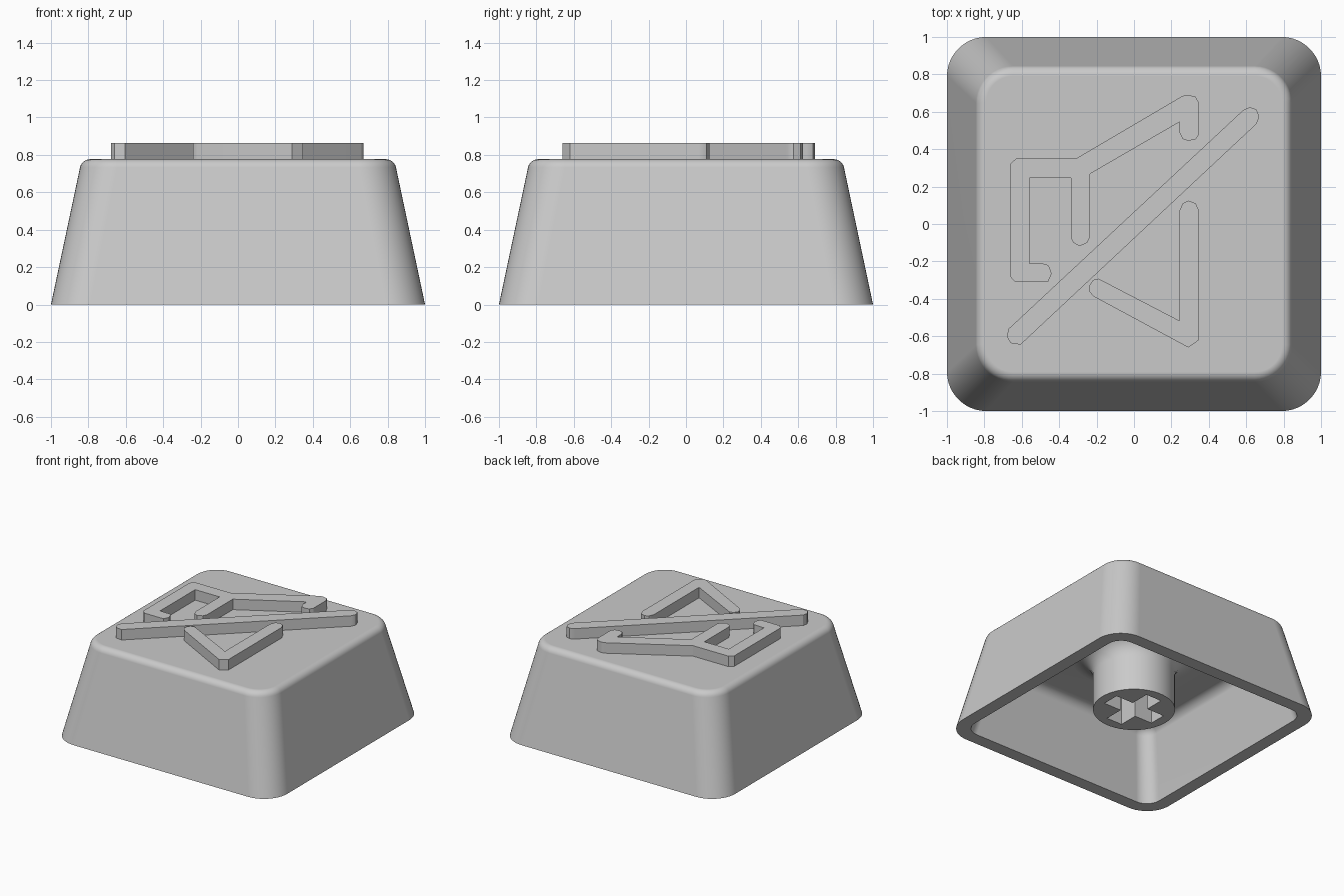
import bpy, bmesh, math

if "Cube" in bpy.data.objects:
    bpy.data.objects.remove(bpy.data.objects["Cube"])

SEG = 12                 # points per rounded corner
SLOPE = 0.212            # inward lean of the walls
TOP = 0.777

grey = bpy.data.materials.new("grey plastic")
grey.diffuse_color = (0.59, 0.59, 0.59, 1)
grey.use_nodes = True
grey.node_tree.nodes["Principled BSDF"].inputs["Base Color"].default_value = grey.diffuse_color


def rounded_square(half, radius, z):
    pts = []
    for q in range(4):
        a0 = q * math.pi / 2
        sx, sy = ((1, 1), (-1, 1), (-1, -1), (1, -1))[q]
        for k in range(SEG):
            a = a0 + math.pi / 2 * k / (SEG - 1)
            pts.append((sx * (half - radius) + radius * math.cos(a),
                        sy * (half - radius) + radius * math.sin(a), z))
    return pts


def circle(radius, z):
    n = 4 * SEG
    return [(radius * math.cos((i + 0.5) * math.tau / n),
             radius * math.sin((i + 0.5) * math.tau / n), z) for i in range(n)]


def finish(name, bm):
    bmesh.ops.recalc_face_normals(bm, faces=bm.faces)
    mesh = bpy.data.meshes.new(name)
    bm.to_mesh(mesh)
    bm.free()
    mesh.materials.append(grey)
    obj = bpy.data.objects.new(name, mesh)
    bpy.context.collection.objects.link(obj)
    return obj


def activate(obj):
    bpy.ops.object.select_all(action='DESELECT')
    obj.select_set(True)
    bpy.context.view_layer.objects.active = obj


def combine(target, tool, operation):
    activate(target)
    mod = target.modifiers.new(tool.name, 'BOOLEAN')
    mod.object, mod.operation, mod.solver = tool, operation, 'EXACT'
    bpy.ops.object.modifier_apply(modifier=mod.name)
    bpy.data.objects.remove(tool)


def loft(name, rings):
    bm = bmesh.new()
    loops = [[bm.verts.new(p) for p in ring] for ring in rings]
    for a, b in zip(loops, loops[1:]):
        for i in range(len(a)):
            j = (i + 1) % len(a)
            bm.faces.new((a[i], a[j], b[j], b[i]))
    bm.faces.new(loops[0])
    bm.faces.new(loops[-1])
    return finish(name, bm)


def prism(name, outline, z0, z1):
    bm = bmesh.new()
    face = bm.faces.new([bm.verts.new((x, y, z0)) for x, y in outline])
    new = bmesh.ops.extrude_face_region(bm, geom=[face])["geom"]
    bmesh.ops.translate(bm, vec=(0, 0, z1 - z0),
                        verts=[v for v in new if isinstance(v, bmesh.types.BMVert)])
    return finish(name, bm)


# Outer shell, from the softened top edge down to the rim
rings = []
tilt, r = math.atan(SLOPE), 0.055
edge_z = TOP - r + r * math.sin(tilt)
centre = 1 - SLOPE * edge_z - r * math.cos(tilt)
for k in range(7):
    a = math.pi / 2 + (tilt - math.pi / 2) * k / 6
    rings.append(rounded_square(centre + r * math.cos(a), 0.145 + r * math.cos(a),
                                TOP - r + r * math.sin(a)))
rings.append(rounded_square(1, 0.21, 0))

# Hollow inside, with a softened ceiling edge
CEIL, r, INNER = 0.56, 0.08, 0.895
rings.append(rounded_square(INNER, 0.12, 0))
edge_z = CEIL - r + r * math.sin(tilt)
centre = INNER - SLOPE * edge_z - r * math.cos(tilt)
for k in range(6):
    a = tilt + (math.pi / 2 - tilt) * k / 5
    rings.append(rounded_square(centre + r * math.cos(a), 0.03 + r * math.cos(a),
                                CEIL - r + r * math.sin(a)))

# Stem flaring out of the ceiling
STEM, FLARE = 0.305, 0.17
for k in range(9):
    a = math.pi / 2 * k / 8
    rings.append(circle(STEM + FLARE * (1 - math.sin(a)),
                        CEIL - FLARE + FLARE * math.cos(a)))
rings.append(circle(STEM, 0.108))
cap = loft("keycap", rings)

# Cross-shaped socket in the stem
L, W = 0.228, 0.07
quarter = [(L, -W), (L, W), (W, W)]
cross = []
for q in range(4):
    c, s = ((1, 0), (0, 1), (-1, 0), (0, -1))[q]
    cross += [(x * c - y * s, x * s + y * c) for x, y in quarter]
combine(cap, prism("socket_cutter", cross, 0.0, 0.5), 'DIFFERENCE')

# Raised symbol fused to the top: bent left stroke, diagonal bar, hooked right stroke
left = [(-.663, .32), (-.63, .35), (-.31, .35), (.26, .685), (.29, .69), (.33, .68),
        (.348, .645), (.348, .48), (.33, .453), (.29, .445), (.26, .455), (.243, .49),
        (.243, .545), (-.235, .268), (-.235, -.07), (-.25, -.1), (-.29, -.118),
        (-.325, -.1), (-.338, -.07), (-.338, .245), (-.56, .245), (-.56, -.21),
        (-.47, -.213), (-.455, -.225), (-.44, -.265), (-.46, -.31), (-.635, -.31),
        (-.663, -.28)]
bar = [(-.68, -.6), (-.66, -.637), (-.605, -.645), (-.585, -.625), (.655, .535),
       (.67, .575), (.655, .612), (.62, .625), (.585, .61), (-.67, -.56)]
right = [(.243, .07), (.26, .11), (.29, .125), (.33, .11), (.348, .07), (.348, -.62),
         (.29, -.66), (-.215, -.388), (-.24, -.36), (-.24, -.33), (-.22, -.3),
         (-.19, -.292), (.243, -.517)]
for name, outline in (("left_stroke", left), ("diagonal_bar", bar), ("right_stroke", right)):
    combine(cap, prism(name, outline, TOP - 0.03, 0.863), 'UNION')

# Smooth rounded parts, crisp edges
activate(cap)
bpy.ops.object.shade_smooth_by_angle(angle=math.radians(30))
weighted = cap.modifiers.new("clean_shading", 'WEIGHTED_NORMAL')
weighted.keep_sharp = True
